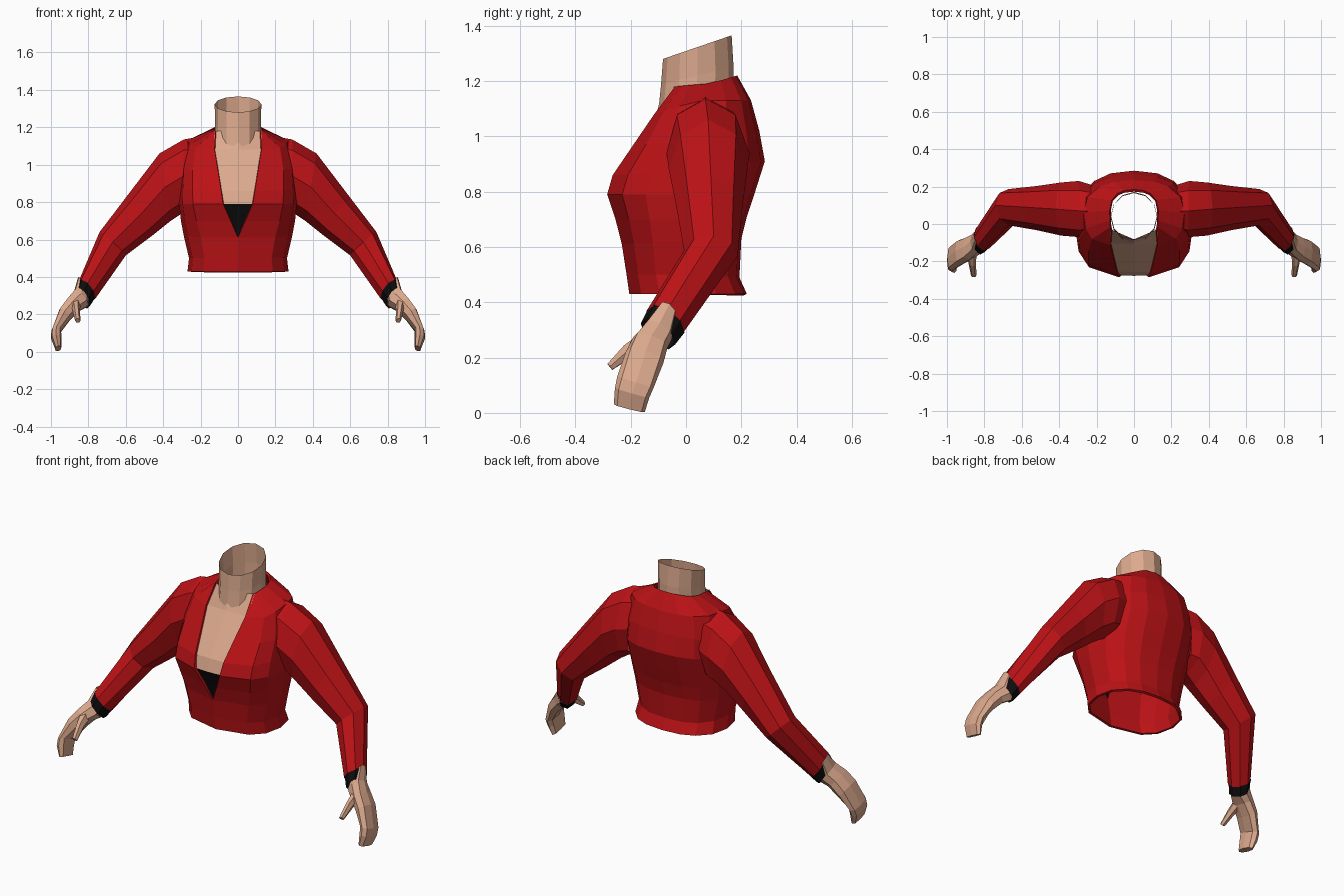
import bpy, bmesh, math
from mathutils import Vector


def material(name, rgb):
    m = bpy.data.materials.new(name)
    m.diffuse_color = (*rgb, 1)
    return m


RED = material("red_cloth", (0.5, 0.006, 0.008))
SKIN = material("skin", (0.72, 0.4, 0.27))
BLACK = material("black_cloth", (0.004, 0.004, 0.004))


def make(name, verts, faces, mats, mirror=True):
    me = bpy.data.meshes.new(name)
    bm = bmesh.new()
    vs = [bm.verts.new(v) for v in verts]
    for f in faces:
        bm.faces.new([vs[i] for i in f])
    bmesh.ops.remove_doubles(bm, verts=bm.verts, dist=1e-4)
    bm.to_mesh(me)
    bm.free()
    ob = bpy.data.objects.new(name, me)
    bpy.context.collection.objects.link(ob)
    for m in mats:
        me.materials.append(m)
    if mirror:
        md = ob.modifiers.new("mirror", 'MIRROR')
        md.use_clip = True
    return ob


def tube(name, rings, mat, n=8, cap=False, mirror=True, power=1.0):
    """Loft rings given as (top point, bottom point, half vector to the back)."""
    verts, faces = [], []
    spow = lambda t: math.copysign(abs(t) ** power, t)
    for top, bot, hb in rings:
        top, bot, hb = Vector(top), Vector(bot), Vector(hb)
        for i in range(n):
            a = 2 * math.pi * i / n
            c, s = round(math.cos(a), 6), round(math.sin(a), 6)
            verts.append((top + bot) / 2 + (top - bot) / 2 * spow(c) + hb * spow(s))
    for r in range(len(rings) - 1):
        for i in range(n):
            j = (i + 1) % n
            faces.append((r * n + i, (r + 1) * n + i, (r + 1) * n + j, r * n + j))
    if cap:
        k = (len(rings) - 1) * n
        faces.append([k + i for i in reversed(range(n))])
    return make(name, verts, faces, [mat], mirror)


# Torso rows: z front, z side, z back, half width, y front, y back, neckline half width
ROWS = [
    (0.43, 0.43, 0.43, 0.27, -0.205, 0.22, 0),
    (0.50, 0.50, 0.49, 0.262, -0.215, 0.193, 0),
    (0.61, 0.62, 0.63, 0.29, -0.232, 0.20, 0),
    (0.70, 0.70, 0.71, 0.305, -0.255, 0.22, 0.04),
    (0.79, 0.79, 0.80, 0.315, -0.285, 0.25, 0.08),
    (0.86, 0.87, 0.91, 0.312, -0.265, 0.285, 0.09),
    (0.97, 0.98, 1.02, 0.305, -0.19, 0.265, 0.107),
    (1.08, 1.13, 1.13, 0.27, -0.115, 0.235, 0.125),
    (1.18, 1.19, 1.22, 0.13, -0.04, 0.185, 0.12),
]
ANGLES = [0, 40, 65, 90, 115, 140, 160, 180]

# Jacket body: half shell with an open V neckline, mirrored and thickened
verts, faces = [], []
w = len(ANGLES) + 1
for zf, zs, zb, hw, yf, yb, v in ROWS:
    ym = (yf + yb) / 2
    verts.append((0, yf + (0.008 if v else 0), zf))
    for a in ANGLES:
        s, c = math.sin(math.radians(a)), math.cos(math.radians(a))
        s, e = max(s, 0) ** 0.85, abs(c) ** 0.85
        if a < 180 and s < 1e-6:
            s = 0
        if c > 0:
            verts.append((v + (hw - v) * s, ym + (yf - ym) * e, zs + (zf - zs) * c))
        else:
            verts.append((hw * s if a < 180 else 0, ym + (yb - ym) * e, zs - (zb - zs) * c))
for r in range(len(ROWS) - 1):
    for c in range(1, w - 1):
        faces.append((r * w + c, r * w + c + 1, (r + 1) * w + c + 1, (r + 1) * w + c))
jacket = make("jacket_body", verts, faces, [RED])
sol = jacket.modifiers.new("thickness", 'SOLIDIFY')
sol.thickness = 0.014
sol.offset = -1

# Chest: skin above the undershirt line, black below it
verts, faces = [], []
chest_rows = ROWS[2:]
for i, (zf, zs, zb, hw, yf, yb, v) in enumerate(chest_rows):
    dy = -0.042 if i == len(chest_rows) - 1 else 0.008
    verts += [(0, yf + dy, zf), (v + 0.006, yf + 0.012, zf)]
for r in range(len(chest_rows) - 1):
    faces.append((2 * r, 2 * r + 1, 2 * r + 3, 2 * r + 2))
chest = make("chest", verts, faces, [SKIN, BLACK])
for p in chest.data.polygons:
    p.material_index = 1 if p.center.z < 0.79 else 0

# Neck: open tube with a slanted top
tube("neck", [
    ((0, -0.10, 1.09), (0, 0.172, 1.17), (-0.125, 0, 0)),
    ((0, -0.09, 1.19), (0, 0.172, 1.25), (-0.122, 0, 0)),
    ((0, -0.083, 1.28), (0, 0.165, 1.365), (-0.125, 0, 0)),
], SKIN, n=12, mirror=False)

# Sleeves
tube("sleeve", [
    ((0.20, 0.07, 1.15), (0.26, 0.09, 0.75), (0, 0.13, 0)),
    ((0.29, 0.07, 1.135), (0.30, 0.09, 0.74), (0, 0.15, 0)),
    ((0.42, 0.08, 1.06), (0.36, 0.08, 0.70), (0, 0.142, 0)),
    ((0.58, 0.09, 0.85), (0.46, 0.08, 0.62), (0, 0.118, 0)),
    ((0.74, 0.10, 0.64), (0.60, 0.08, 0.515), (0, 0.097, -0.01)),
    ((0.855, -0.07, 0.37), (0.762, -0.085, 0.285), (0.005, 0.066, -0.04)),
], RED)

# Cuffs
tube("cuff", [
    ((0.854, -0.065, 0.375), (0.764, -0.08, 0.288), (0.005, 0.067, -0.041)),
    ((0.862, -0.095, 0.325), (0.792, -0.108, 0.245), (0.005, 0.062, -0.038)),
], BLACK)

# Hands: wedge at the wrist, palm and curled fingers in one block
tube("hand", [
    ((0.856, -0.06, 0.395), (0.80, -0.08, 0.31), (0, 0.03, -0.02)),
    ((0.876, -0.095, 0.325), (0.80, -0.11, 0.25), (0, 0.05, -0.025)),
    ((0.915, -0.125, 0.28), (0.845, -0.135, 0.225), (0, 0.062, -0.02)),
    ((0.955, -0.145, 0.225), (0.895, -0.155, 0.175), (0, 0.068, -0.02)),
    ((0.998, -0.18, 0.11), (0.945, -0.185, 0.115), (0, 0.066, -0.02)),
    ((1.0, -0.195, 0.07), (0.945, -0.195, 0.075), (0, 0.062, -0.018)),
    ((0.977, -0.205, 0.013), (0.945, -0.205, 0.022), (0, 0.056, -0.014)),
], SKIN, cap=True, power=0.7)

# Thumbs
tube("thumb", [
    ((0.90, -0.14, 0.265), (0.84, -0.14, 0.26), (0, 0.025, -0.03)),
    ((0.885, -0.21, 0.225), (0.845, -0.21, 0.22), (0, 0.016, -0.024)),
    ((0.872, -0.275, 0.168), (0.842, -0.275, 0.165), (0, 0.01, -0.012)),
], SKIN, n=6, cap=True)
